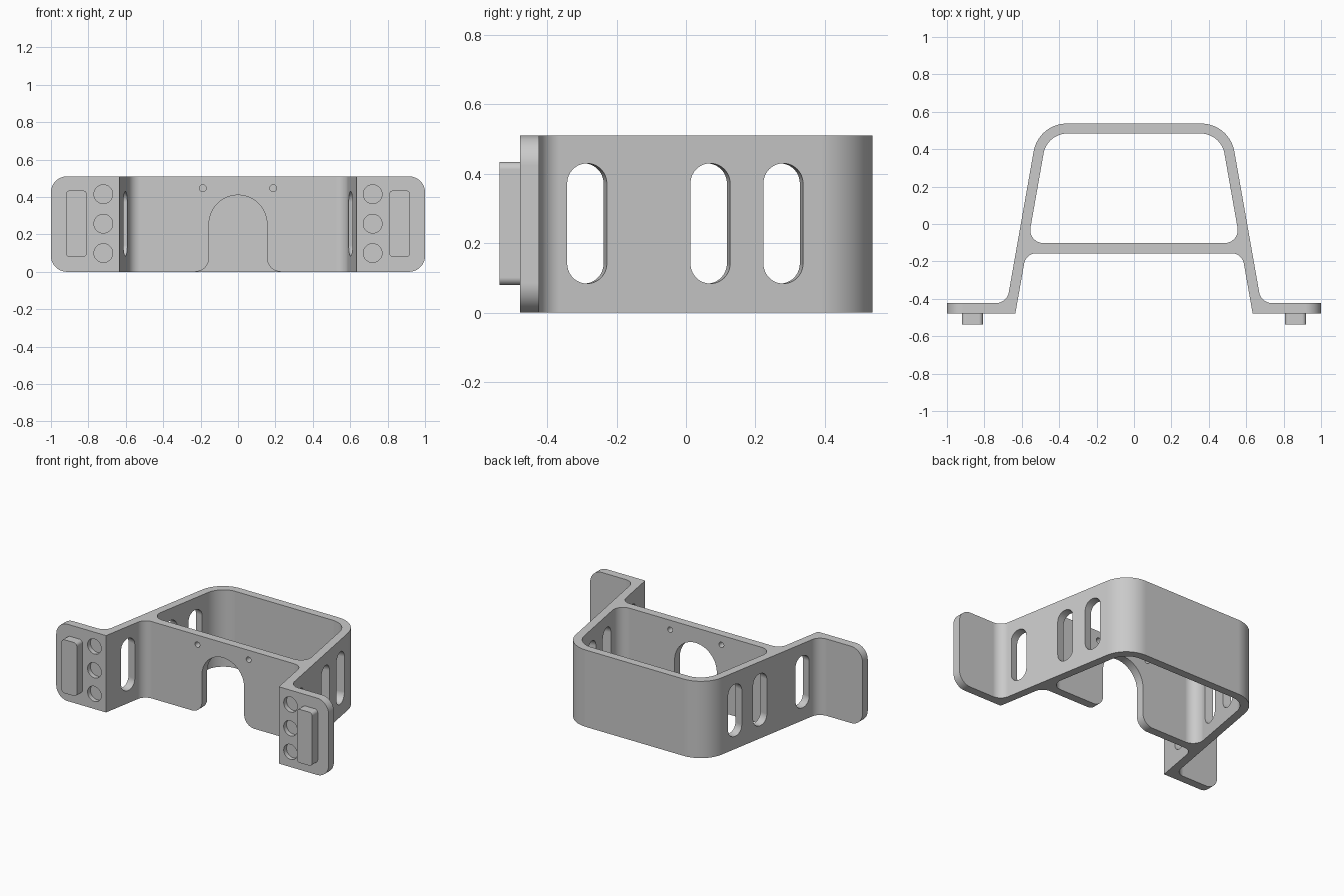
import bpy, bmesh, math
from mathutils import Vector, Matrix

if "Cube" in bpy.data.objects:
    bpy.data.objects.remove(bpy.data.objects["Cube"], do_unlink=True)

H = 0.51                      # bracket height
TILT = math.radians(10)       # lean of the side walls
FRONT, BACK = -0.478, 0.537
GREY = (0.59, 0.59, 0.59, 1)

grey = bpy.data.materials.new("grey_plastic")
grey.diffuse_color = GREY
grey.use_nodes = True
grey.node_tree.nodes["Principled BSDF"].inputs["Base Color"].default_value = GREY


def outer(y, r=0.0):
    """Corner on the outside line of the side wall."""
    return (0.605 - y * math.tan(TILT), y, r)


def inner(y, r=0.0):
    """Corner on the inside line of the side wall."""
    return (0.55 - y * math.tan(TILT), y, r)


def mirrored(half):
    return half + [(-x, y, r) for x, y, r in reversed(half)]


def rect(cx, cy, w, h, r):
    return [(cx + sx * w / 2, cy + sy * h / 2, r)
            for sx, sy in ((-1, -1), (1, -1), (1, 1), (-1, 1))]


def rounded(corners, steps=14):
    """Replace each (x, y, radius) corner with an arc."""
    pts = []
    for i, (x, y, r) in enumerate(corners):
        p = Vector((x, y))
        if r == 0:
            pts.append(p)
            continue
        a = (Vector(corners[i - 1][:2]) - p).normalized()
        b = (Vector(corners[(i + 1) % len(corners)][:2]) - p).normalized()
        half = a.angle(b) / 2
        c = p + (a + b).normalized() * r / math.sin(half)
        t = r / math.tan(half)
        s, e = (p + a * t - c).normalized(), (p + b * t - c).normalized()
        pts += [c + s.slerp(e, k / steps) * r for k in range(steps + 1)]
    return pts


def frame(u, v, w, origin=(0, 0, 0)):
    m = Matrix((u, v, w)).transposed().to_4x4()
    m.translation = origin
    return m


PLAN = Matrix.Identity(4)
FACE = frame((1, 0, 0), (0, 0, 1), (0, 1, 0))   # x-z profile, depth along y


def prisms(name, items):
    """One object from (corners, low, high, frame) extrusions."""
    bm = bmesh.new()
    for corners, low, high, m in items:
        pts = rounded(corners)
        verts = [bm.verts.new(m @ Vector((p.x, p.y, low))) for p in pts]
        face = bm.faces.new(verts)
        ext = bmesh.ops.extrude_face_region(bm, geom=[face])
        moved = [g for g in ext["geom"] if isinstance(g, bmesh.types.BMVert)]
        bmesh.ops.translate(bm, verts=moved, vec=m.to_3x3() @ Vector((0, 0, high - low)))
    bmesh.ops.remove_doubles(bm, verts=bm.verts, dist=1e-5)
    bmesh.ops.recalc_face_normals(bm, faces=bm.faces)
    mesh = bpy.data.meshes.new(name)
    bm.to_mesh(mesh)
    bm.free()
    mesh.materials.append(grey)
    obj = bpy.data.objects.new(name, mesh)
    bpy.context.collection.objects.link(obj)
    return obj


def activate(obj):
    bpy.ops.object.select_all(action="DESELECT")
    obj.select_set(True)
    bpy.context.view_layer.objects.active = obj


def boolean(obj, tool, operation):
    mod = obj.modifiers.new("cut", "BOOLEAN")
    mod.operation, mod.solver, mod.object = operation, "EXACT", tool
    activate(obj)
    bpy.ops.object.modifier_apply(modifier=mod.name)
    bpy.data.objects.remove(tool, do_unlink=True)


def smooth(obj):
    activate(obj)
    bpy.ops.object.shade_smooth_by_angle(angle=math.radians(30))
    mod = obj.modifiers.new("even_shading", "WEIGHTED_NORMAL")
    mod.keep_sharp = True


# Bracket body: plan outline from the front panel round each flange to the back
outline = mirrored([
    inner(-0.157, 0.065), inner(FRONT), (1.05, FRONT, 0), (1.05, -0.423, 0),
    outer(-0.423, 0.07), outer(BACK, 0.18)])
bracket = prisms("bracket", [(outline, -0.05, H + 0.05, PLAN)])

# Trim to height, rounding the flange ends
trim = prisms("trim_helper", [(rect(0, H / 2, 2, H, 0.085), -1, 1, FACE)])
boolean(bracket, trim, "INTERSECT")

# Open pocket behind the front panel
pocket = mirrored([inner(-0.102, 0.07), inner(0.484, 0.13)])
boolean(bracket, prisms("pocket_helper", [(pocket, -0.2, 0.8, PLAN)]), "DIFFERENCE")

# Cable arch with flared foot, and pin holes in the front panel
arch = mirrored([(0.4, -0.1, 0), (0.4, 0, 0), (0.155, 0, 0.075), (0.155, 0.41, 0.155)])
cuts = [(arch, -0.25, 0.05, FACE)]
for side in (-1, 1):
    cuts.append((rect(side * 0.188, 0.447, 0.036, 0.036, 0.018), -0.25, 0.05, FACE))
    # Blind round recesses in the flange
    for z in (0.1, 0.257, 0.415):
        cuts.append((rect(side * 0.72, z, 0.1, 0.1, 0.05), -0.6, FRONT + 0.03, FACE))
    # Slots square to the leaning side wall
    for y in (-0.285, 0.07, 0.28):
        x = outer(y)[0] * side
        wall = frame((-side * math.sin(TILT), math.cos(TILT), 0), (0, 0, 1),
                     (side * math.cos(TILT), math.sin(TILT), 0), (x, y, 0))
        cuts.append((rect(0, 0.257, 0.116, 0.346, 0.0579), -0.08, 0.08, wall))
boolean(bracket, prisms("holes_helper", cuts), "DIFFERENCE")
smooth(bracket)

# Raised pads on the flange fronts
for side, label in ((1, "left"), (-1, "right")):
    pad = prisms(label + "_pad", [(rect(side * 0.864, 0.257, 0.113, 0.355, 0.022),
                                   -BACK, FRONT + 0.005, FACE)])
    smooth(pad)
